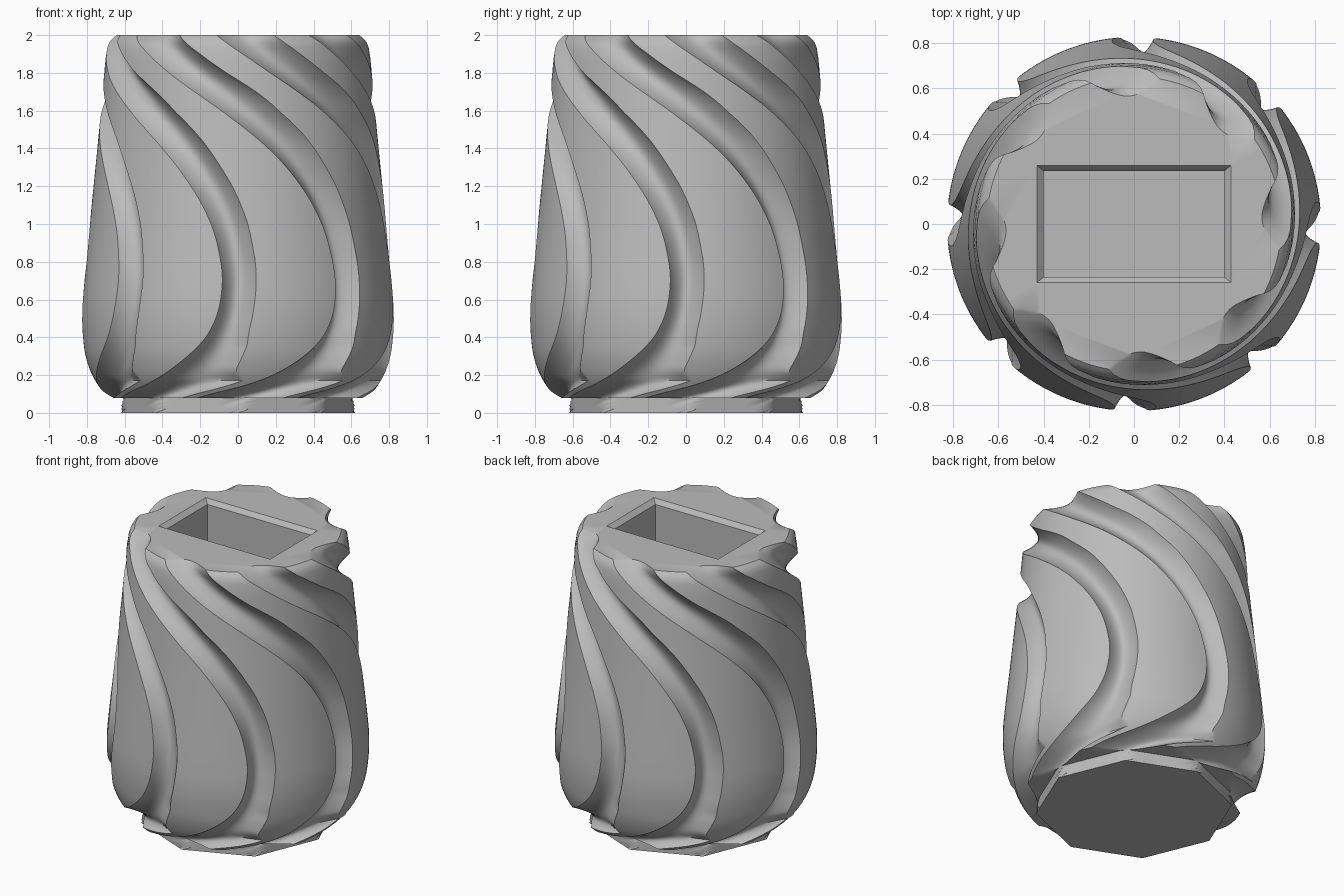
import bpy, bmesh, math
from math import radians, sin, cos, pi

cube = bpy.data.objects.get("Cube")
if cube:
    bpy.data.objects.remove(cube)

GROOVES, ACROSS, LAND, ROWS = 8, 18, 12, 80
PITCH = 2 * pi / GROOVES
WIDTH, DEPTH = 0.18, 0.085
SHELF = 0.08

# Body radius and groove edge angle (degrees) against height
BODY = [(0, .66), (.08, .695), (.13, .73), (.2, .772), (.3, .807), (.4, .822), (.5, .828),
        (.62, .824), (1, .785), (1.5, .735), (1.8, .708), (1.92, .695), (1.97, .68), (2, .652)]
EDGE = [(0, -40), (.08, -18), (.15, 4), (.23, 18), (.36, 30.5), (.49, 36.5), (.65, 39),
        (.8, 38.5), (1, 34.5), (1.2, 26), (1.4, 12.5), (1.6, -7), (1.8, -31), (2, -55)]


def curve(points, z):
    """Smooth cubic interpolation through the points."""
    def slope(i):
        a, b = points[max(i - 1, 0)], points[min(i + 1, len(points) - 1)]
        return (b[1] - a[1]) / (b[0] - a[0])
    i = max(k for k in range(len(points) - 1) if points[k][0] <= z or k == 0)
    (z0, v0), (z1, v1) = points[i], points[i + 1]
    h = z1 - z0
    t = (z - z0) / h
    return ((1 + 2 * t) * (1 - t) ** 2 * v0 + t * (1 - t) ** 2 * h * slope(i)
            + t * t * (3 - 2 * t) * v1 + t * t * (t - 1) * h * slope(i + 1))


def groove_span(z):
    """Start angle and angular width, keeping the width across the groove constant."""
    r, e = curve(BODY, z), 0.01
    lo, hi = max(z - e, 0), min(z + e, 2)
    lean = radians(curve(EDGE, hi) - curve(EDGE, lo)) / (hi - lo) * r
    return radians(curve(EDGE, z)), min(WIDTH * math.hypot(1, lean) / r, PITCH * 0.85)


def ring(bm, z, base):
    """One loop of vertices whose columns follow the grooves."""
    start, width = groove_span(z)
    verts = []
    for g in range(GROOVES):
        for k in range(ACROSS + LAND):
            if k < ACROSS:
                t = k / ACROSS
                offset, cut = t * width, DEPTH * sin(pi * t ** 0.9) ** 0.85 if k else 0
            else:
                offset = width + (PITCH - width) * (k - ACROSS) / LAND
                cut = 0
            a = start + g * PITCH + offset
            r = curve(BODY, z) - cut
            if base:
                r = min(r, 0.573 / cos(a % PITCH - PITCH / 2))
            verts.append(bm.verts.new((r * sin(a), -r * cos(a), z)))
    return verts


def bridge(bm, low, high):
    n = len(low)
    return [bm.faces.new((low[i], low[(i + 1) % n], high[(i + 1) % n], high[i]))
            for i in range(n)]


def rectangle(bm, x, y, z):
    return [bm.verts.new((sx * x, sy * y, z))
            for sx, sy in ((-1, -1), (1, -1), (1, 1), (-1, 1))]


bm = bmesh.new()

# Octagonal foot, shelf and twisted fluted wall
levels = [(SHELF * i / 4, True) for i in range(5)]
levels += [(SHELF + (2 - SHELF) * (i / ROWS) ** 1.25, False) for i in range(ROWS - 3)]
levels += [(z, False) for z in (1.935, 1.96, 1.98, 1.992, 2.0) if z > levels[-1][0] + 0.004]
rings = [ring(bm, z, base) for z, base in levels]
for low, high in zip(rings, rings[1:]):
    bridge(bm, low, high)
bm.faces.new(list(reversed(rings[0])))

# Rectangular socket with a bevelled rim
rim = rectangle(bm, 0.43, 0.26, 2.0)
lip = rectangle(bm, 0.40, 0.235, 1.97)
floor = rectangle(bm, 0.40, 0.235, 1.1)
bridge(bm, lip, rim)
bridge(bm, floor, lip)
bm.faces.new(floor)

# Flat top between the wall and the socket
bm.edges.ensure_lookup_table()
loops = []
for loop in (rings[-1], rim):
    for i, v in enumerate(loop):
        loops.append(bm.edges.get((v, loop[(i + 1) % len(loop)])))
bmesh.ops.triangle_fill(bm, edges=loops, use_beauty=True, normal=(0, 0, 1))
bmesh.ops.recalc_face_normals(bm, faces=bm.faces)

mesh = bpy.data.meshes.new("fluted_knob")
bm.to_mesh(mesh)
bm.free()
knob = bpy.data.objects.new("fluted_knob", mesh)
bpy.context.collection.objects.link(knob)

# Single grey material
grey = bpy.data.materials.new("plain_grey")
grey.use_nodes = True
colour = (0.5, 0.5, 0.5, 1)
grey.diffuse_color = colour
grey.node_tree.nodes["Principled BSDF"].inputs["Base Color"].default_value = colour
mesh.materials.append(grey)

bpy.ops.object.select_all(action='DESELECT')
knob.select_set(True)
bpy.context.view_layer.objects.active = knob
bpy.ops.object.shade_smooth_by_angle(angle=radians(35))
